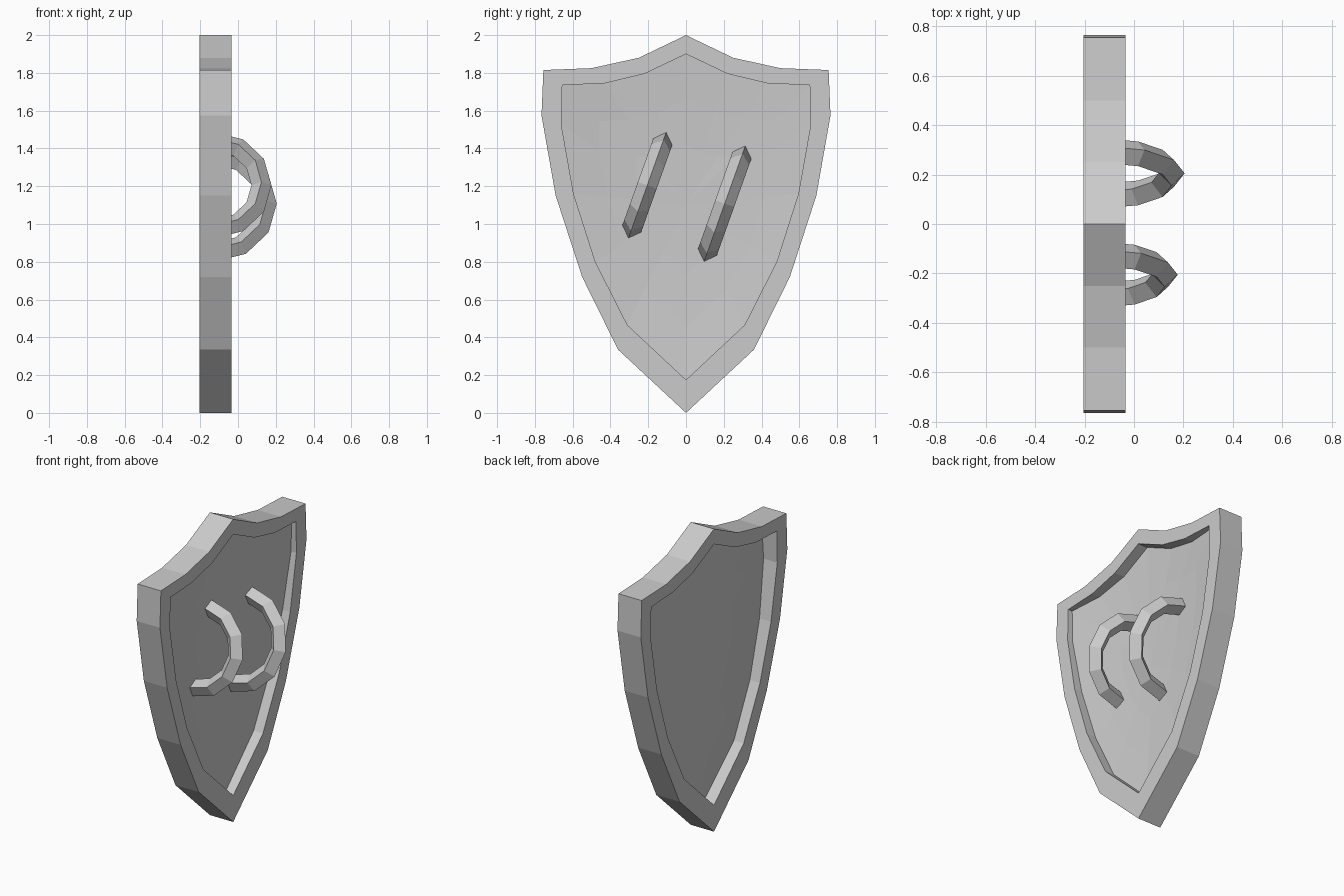
import bpy, bmesh
from math import sin, cos, pi
from mathutils import Vector

if "Cube" in bpy.data.objects:
    bpy.data.objects.remove(bpy.data.objects["Cube"])

BACK, FRONT = -0.035, -0.205
# right halves (y, z) from top tip to bottom tip
OUTER = [(0, 2), (.25, 1.88), (.5, 1.825), (.755, 1.815), (.765, 1.575),
         (.69, 1.15), (.55, .72), (.36, .335), (0, 0)]
INNER = [(0, 1.9), (.22, 1.795), (.43, 1.745), (.655, 1.735), (.66, 1.525),
         (.595, 1.16), (.48, .8), (.31, .465), (0, .175)]


def mirrored(half):
    return half + [(-y, z) for y, z in half[-2:0:-1]]


def finish(name, bm):
    bmesh.ops.recalc_face_normals(bm, faces=bm.faces)
    me = bpy.data.meshes.new(name)
    bm.to_mesh(me)
    bm.free()
    ob = bpy.data.objects.new(name, me)
    bpy.context.collection.objects.link(ob)
    return ob


def bridge(bm, a, b, closed=True):
    n = len(a)
    for i in range(n if closed else n - 1):
        j = (i + 1) % n
        bm.faces.new((a[i], a[j], b[j], b[i]))


# rim: rectangular section following the shield outline
bm = bmesh.new()
loops = [[bm.verts.new((x, y, z)) for y, z in mirrored(o)]
         for o, x in ((OUTER, BACK), (INNER, BACK), (INNER, FRONT), (OUTER, FRONT))]
for i in range(4):
    bridge(bm, loops[i], loops[(i + 1) % 4])
finish("shield_rim", bm)

# panel: thin, shallow dished plate recessed inside the rim
bm = bmesh.new()
CZ = 1.1


def dish(y, z):
    return -.13 + .11 * y * y + .04 * (z - CZ) ** 2


edges = []
for offset in (0, -.03):
    prev = None
    for s in (1, .7, .4):
        ring = []
        for y, z in mirrored(INNER):
            y, z = y * s, CZ + (z - CZ) * s
            ring.append(bm.verts.new((dish(y, z) + offset, y, z)))
        if prev:
            bridge(bm, prev, ring)
        else:
            edges.append(ring)
        prev = ring
    hub = bm.verts.new((dish(0, CZ) + offset, 0, CZ))
    for i in range(len(prev)):
        bm.faces.new((prev[i], prev[(i + 1) % len(prev)], hub))
bridge(bm, edges[0], edges[1])
finish("shield_panel", bm)


# handles: tilted half rings with a diamond section
def handle(name, y, z, radius, thick=.053):
    along = Vector((0, .336, .942))
    side = Vector((0, .942, -.336))
    out = Vector((1, 0, 0))
    centre = Vector((-.12, y, z))
    bm = bmesh.new()
    rings = []
    for i in range(7):
        a = -pi / 2 + pi * i / 6
        radial = out * cos(a) + along * sin(a)
        mid = centre + radial * (radius - thick)
        rings.append([bm.verts.new(mid + thick * (radial * cos(k * pi / 2) + side * sin(k * pi / 2)))
                      for k in range(4)])
    for a, b in zip(rings, rings[1:]):
        bridge(bm, a, b)
    bm.faces.new(rings[0])
    bm.faces.new(rings[-1])
    finish(name, bm)


handle("arm_handle", .205, 1.108, .325)
handle("hand_handle", -.205, 1.205, .297)
